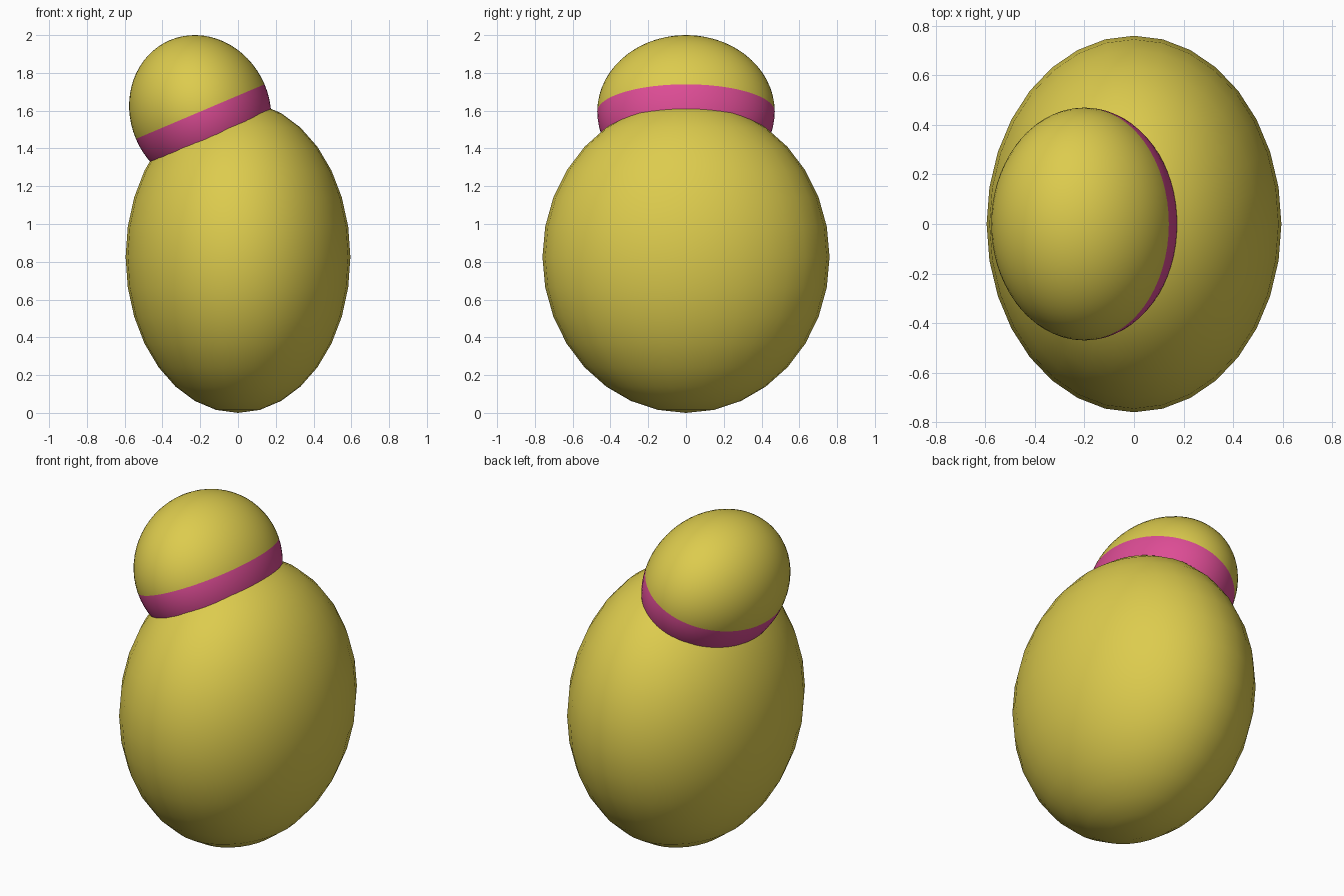
import bpy, math

if "Cube" in bpy.data.objects:
    bpy.data.objects.remove(bpy.data.objects["Cube"])


def material(name, rgb):
    m = bpy.data.materials.new(name)
    m.diffuse_color = (*rgb, 1)
    m.use_nodes = True
    m.node_tree.nodes["Principled BSDF"].inputs["Base Color"].default_value = m.diffuse_color
    return m


yellow = material("mustard yellow", (0.72, 0.60, 0.075))
pink = material("pink", (0.72, 0.073, 0.30))


def ellipsoid(name, centre, radii, tilt, segments, rings, mats):
    bpy.ops.mesh.primitive_uv_sphere_add(segments=segments, ring_count=rings, radius=1)
    ob = bpy.context.object
    ob.name = name
    ob.scale = radii
    bpy.ops.object.transform_apply(location=False, rotation=False, scale=True)
    ob.location = centre
    ob.rotation_euler = (0, math.radians(tilt), 0)
    for m in mats:
        ob.data.materials.append(m)
    bpy.ops.object.shade_smooth_by_angle(angle=math.radians(40))
    return ob


# Large egg-shaped body, wider front to back
ellipsoid("body", (0, 0, 0.825), (0.595, 0.76, 0.825), 0, 32, 16, [yellow])

# Tilted cap set into the top of the body
cap = ellipsoid("cap", (-0.2, 0, 1.595), (0.37, 0.47, 0.411), -23, 64, 32, [yellow, pink])

# Collar band: everything below the cap's own equator is pink
for face in cap.data.polygons:
    face.material_index = 1 if face.center.z < 0 else 0
